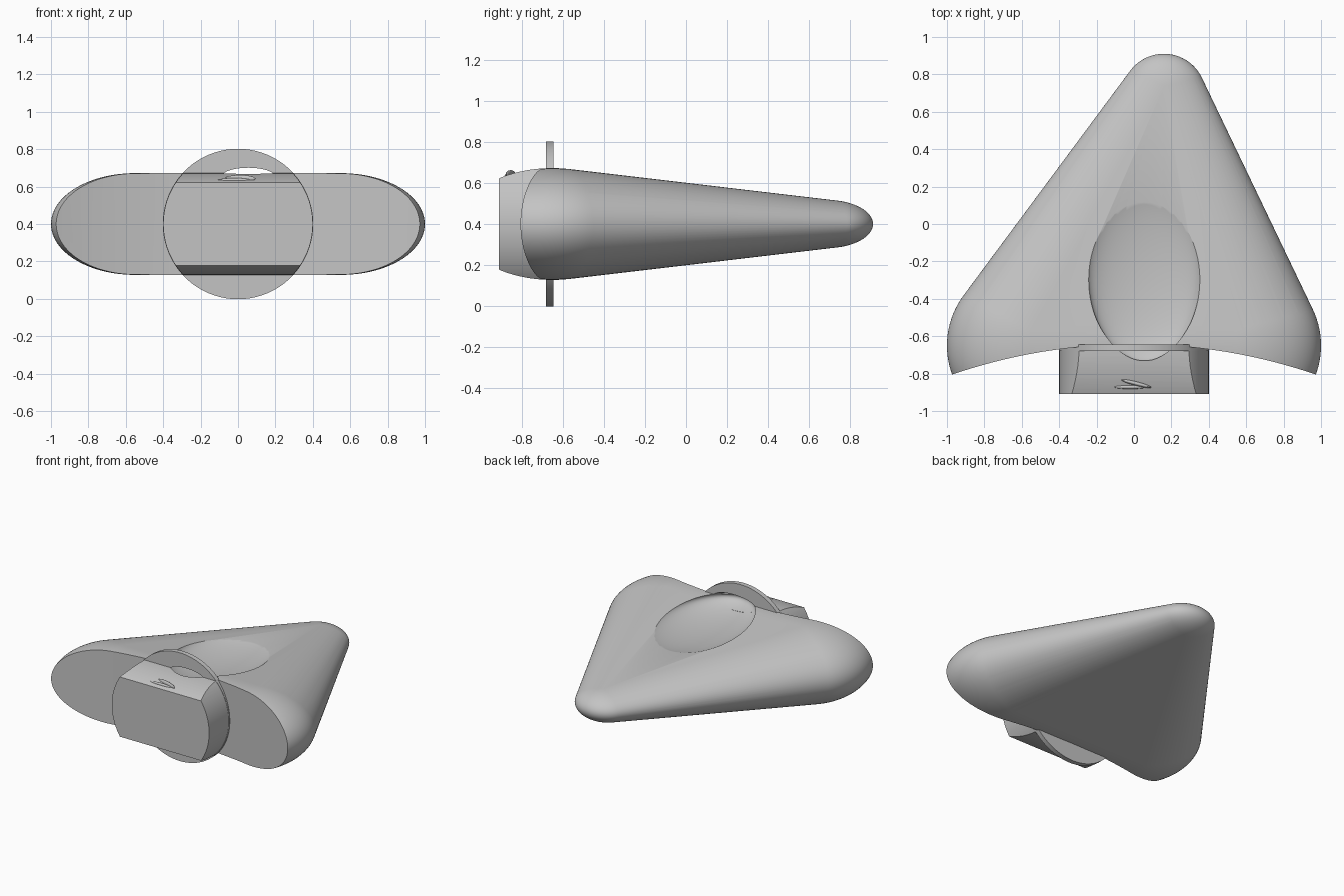
import bpy, bmesh, math
from mathutils import Matrix, Vector

if "Cube" in bpy.data.objects:
    bpy.data.objects.remove(bpy.data.objects["Cube"])

grey = bpy.data.materials.new("plain grey")
grey.use_nodes = True
colour = (0.55, 0.55, 0.55, 1)
grey.diffuse_color = colour
grey.node_tree.nodes["Principled BSDF"].inputs["Base Color"].default_value = colour


def make(name, bm):
    mesh = bpy.data.meshes.new(name)
    bm.to_mesh(mesh)
    bm.free()
    mesh.materials.append(grey)
    obj = bpy.data.objects.new(name, mesh)
    bpy.context.collection.objects.link(obj)
    return obj


def add_ellipsoid(bm, centre, radii, segs=96, turn=0):
    matrix = (Matrix.Translation(Vector(centre)) @ Matrix.Rotation(turn, 4, 'Z')
              @ Matrix.Diagonal((*radii, 1)))
    bmesh.ops.create_uvsphere(bm, u_segments=segs, v_segments=segs // 2, radius=1, matrix=matrix)


def cylinder(name, centre, radius, depth, along_y, segs=128):
    bm = bmesh.new()
    matrix = Matrix.Translation(Vector(centre))
    if along_y:
        matrix = matrix @ Matrix.Rotation(math.pi / 2, 4, 'X')
    bmesh.ops.create_cone(bm, cap_ends=True, segments=segs, radius1=radius,
                          radius2=radius, depth=depth, matrix=matrix)
    return make(name, bm)


def rounded_wedge(name):
    # hull around two large rear pads and a small offset tip
    pads = bmesh.new()
    for side in (-1, 1):
        add_ellipsoid(pads, (side * 0.55, -0.65, 0.4), (0.45, 0.45, 0.272))
    add_ellipsoid(pads, (0.16, 0.685, 0.4), (0.225, 0.225, 0.117))
    # only the points go into the hull, so the skin stays closed and single
    bm = bmesh.new()
    for vert in pads.verts:
        bm.verts.new(vert.co)
    pads.free()
    bmesh.ops.convex_hull(bm, input=bm.verts)
    loose = [v for v in bm.verts if not v.link_faces]
    bmesh.ops.delete(bm, geom=loose, context='VERTS')
    bmesh.ops.recalc_face_normals(bm, faces=bm.faces)
    return make(name, bm)


def cut(obj, cutter, operation='DIFFERENCE'):
    mod = obj.modifiers.new("cut", 'BOOLEAN')
    mod.object, mod.operation, mod.solver = cutter, operation, 'EXACT'
    bpy.context.view_layer.objects.active = obj
    bpy.ops.object.modifier_apply(modifier=mod.name)


# helpers: curved front cut and finger scoop
front_cutter = cylinder("front_cutter", (0, -3.643, 0.4), 3, 2, False, 512)
bm = bmesh.new()
add_ellipsoid(bm, (0.055, -0.243, 0.655), (0.305, 0.492, 0.10), 96)
scoop_cutter = make("scoop_cutter", bm)

# main body with concave front
body = rounded_wedge("wedge_body")
cut(body, front_cutter)

# round block projecting from the front, trimmed to the wedge outline
block = cylinder("front_block", (0, -0.785, 0.4), 0.4, 0.25, True)
trim = rounded_wedge("trim_helper")
cut(block, trim, 'INTERSECT')

# thin round flange between block and body
flange = cylinder("round_flange", (0, -0.6625, 0.4), 0.402, 0.035, True)

parts = [body, block, flange]
for part in parts:
    cut(part, scoop_cutter)

# small raised ridges on top of the block
bm = bmesh.new()
add_ellipsoid(bm, (0.01, -0.853, 0.642), (0.085, 0.011, 0.02), 24, -0.25)
add_ellipsoid(bm, (-0.02, -0.872, 0.634), (0.09, 0.01, 0.012), 24)
parts.append(make("small_ridges", bm))

for helper in (front_cutter, scoop_cutter, trim):
    bpy.data.objects.remove(helper)

# smooth shading with crisp cut edges
for part in parts:
    bpy.ops.object.select_all(action='DESELECT')
    part.select_set(True)
    bpy.context.view_layer.objects.active = part
    bpy.ops.object.shade_smooth_by_angle(angle=math.radians(30))
